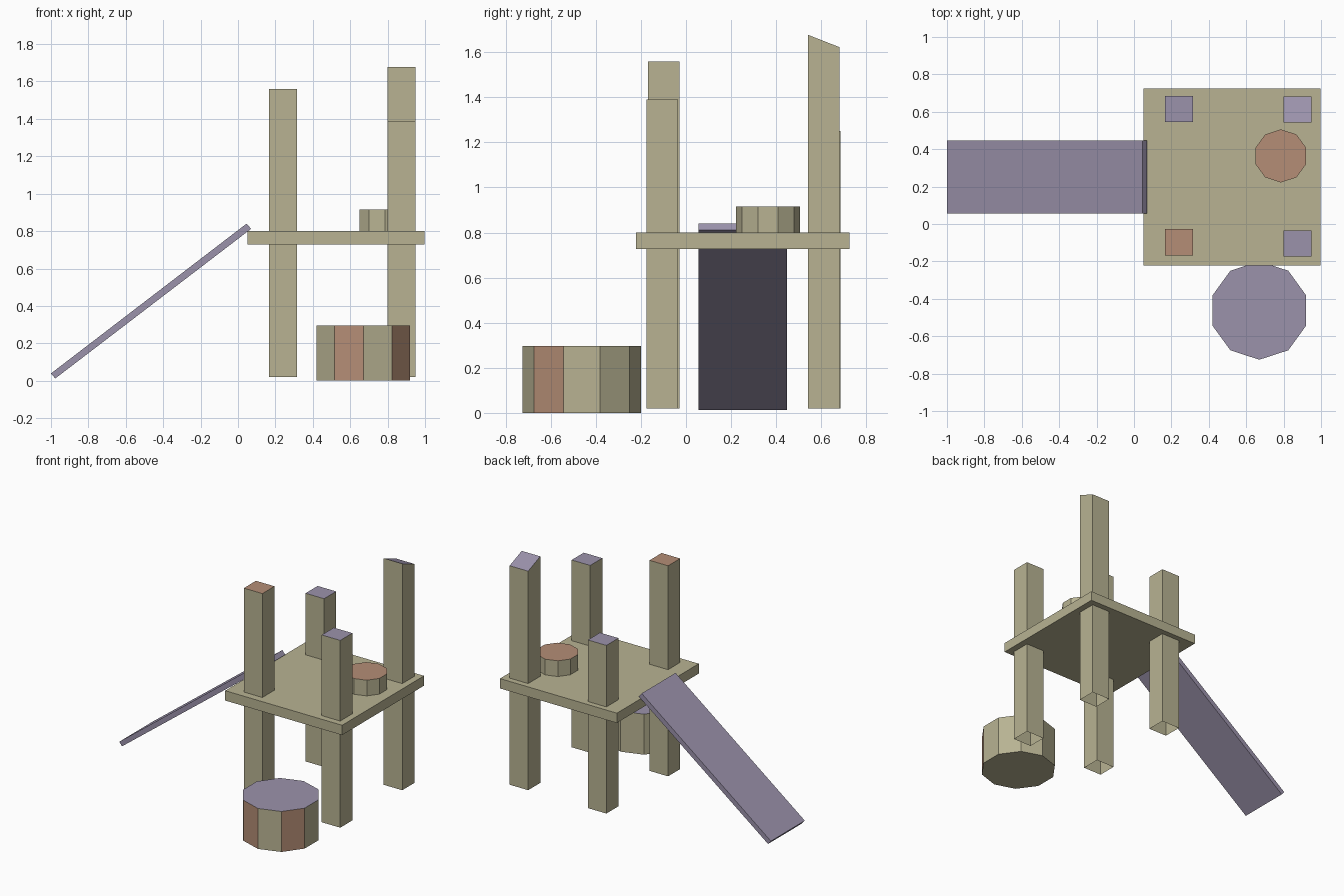
import bpy, bmesh
from math import sin, cos, radians

if "Cube" in bpy.data.objects:
    bpy.data.objects.remove(bpy.data.objects["Cube"])


def material(name, rgb):
    m = bpy.data.materials.new(name)
    m.diffuse_color = (*rgb, 1)
    m.use_nodes = True
    m.node_tree.nodes["Principled BSDF"].inputs["Base Color"].default_value = m.diffuse_color
    return m


OLIVE = material("olive_wood", (0.48, 0.45, 0.29))
PURPLE = material("purple_paint", (0.33, 0.29, 0.41))
RUST = material("rust_paint", (0.46, 0.27, 0.18))


def prism(name, outline, offset, mats, paint=None, open_base=False):
    """Extrude an outline by offset; paint maps 'cap' or a side number to a material slot."""
    bm = bmesh.new()
    low = [bm.verts.new(p) for p in outline]
    high = [bm.verts.new([a + b for a, b in zip(p, offset)]) for p in outline]
    paint = paint or {}
    n = len(low)
    if not open_base:
        bm.faces.new(low[::-1])
    bm.faces.new(high).material_index = paint.get("cap", 0)
    for i in range(n):
        j = (i + 1) % n
        side = bm.faces.new((low[i], low[j], high[j], high[i]))
        side.material_index = paint.get(i, 0)
    bmesh.ops.recalc_face_normals(bm, faces=bm.faces)
    mesh = bpy.data.meshes.new(name)
    bm.to_mesh(mesh)
    bm.free()
    for m in mats:
        mesh.materials.append(m)
    ob = bpy.data.objects.new(name, mesh)
    bpy.context.collection.objects.link(ob)
    return ob


def rect(x0, x1, y0, y1, z):
    return [(x0, y0, z), (x1, y0, z), (x1, y1, z), (x0, y1, z)]


def decagon(x, y, z, r):
    return [(x + r * cos(radians(18 + 36 * i)), y + r * sin(radians(18 + 36 * i)), z)
            for i in range(10)]


# Deck
prism("platform", rect(0.052, 0.998, -0.222, 0.725, 0.728), (0, 0, 0.072), [OLIVE])

# Four posts of different heights, open underneath, with painted tops
W, D, BASE = 0.15, 0.14, 0.02
posts = [
    ("front_left_post", 0.165, -0.168, 1.56, RUST),
    ("front_right_post", 0.80, -0.175, 1.39, PURPLE),
    ("back_left_post", 0.165, 0.545, 1.25, PURPLE),
    ("back_right_post", 0.80, 0.542, 1.677, PURPLE),
]
for name, x, y, top, colour in posts:
    post = prism(name, rect(x, x + W, y, y + D, BASE), (0, 0, top - BASE),
                 [OLIVE, colour], {"cap": 1}, open_base=True)
    # The tallest post has a top sloping down to the back
    if name == "back_right_post":
        for v in post.data.vertices:
            if v.co.z > 1 and v.co.y > y + D / 2:
                v.co.z = 1.622

# Slide: tilted board
slide_profile = [(-1.0, 0.055, 0.039), (-0.977, 0.055, 0.012),
                 (0.07, 0.055, 0.812), (0.046, 0.055, 0.84)]
prism("slide", slide_profile, (0, 0.392, 0), [PURPLE])

# Small stool on the deck
prism("stool", decagon(0.785, 0.364, 0.80, 0.142), (0, 0, 0.115),
      [OLIVE, RUST], {"cap": 1})

# Large tub on the ground, two painted staves
prism("tub", decagon(0.67, -0.4625, 0, 0.263), (0, 0, 0.296),
      [OLIVE, PURPLE, RUST], {"cap": 1, 6: 2, 8: 2})
